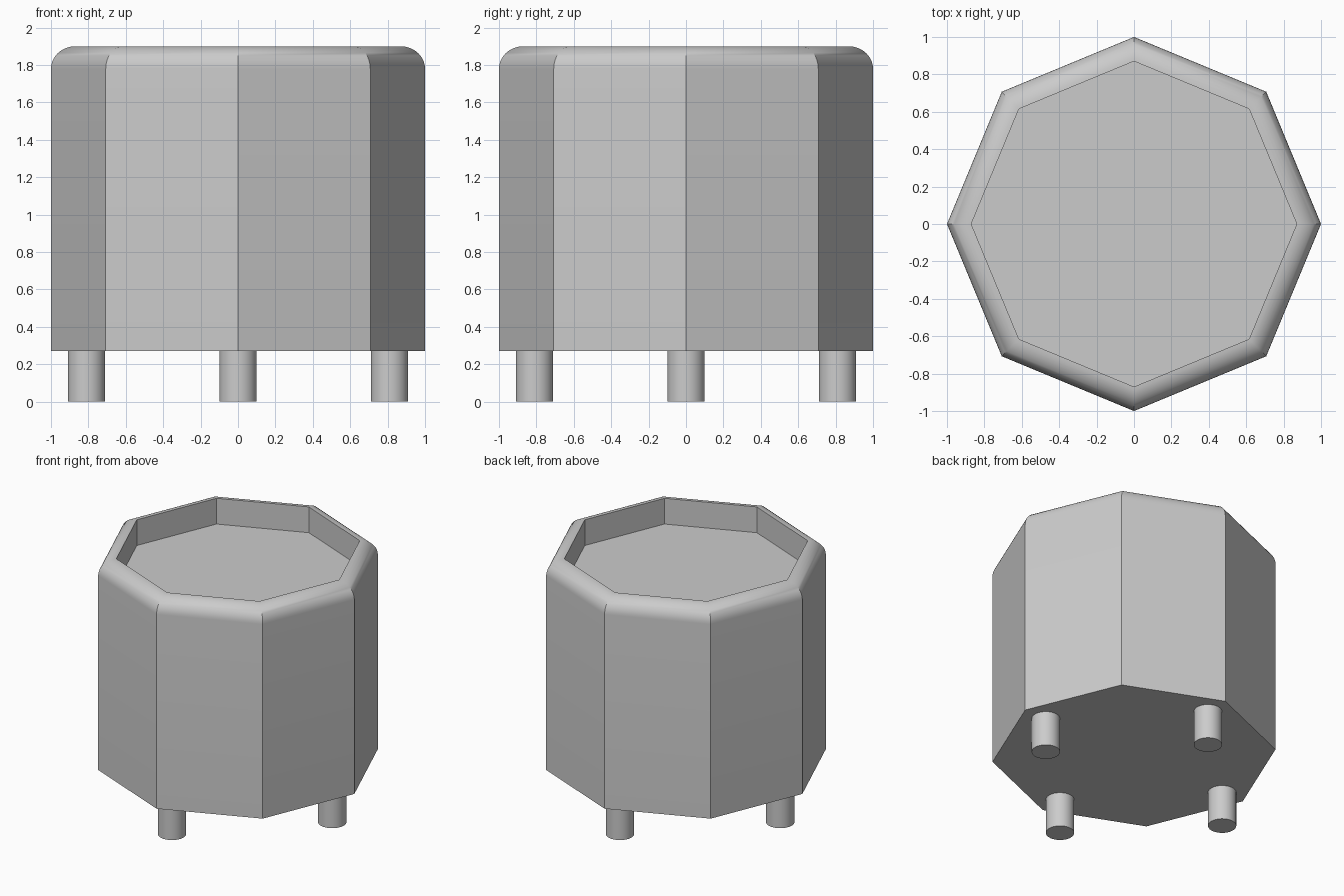
import bpy
import bmesh
from math import sin, cos, pi, radians

cube = bpy.data.objects.get("Cube")
if cube:
    bpy.data.objects.remove(cube, do_unlink=True)

grey = bpy.data.materials.new("plain grey")
grey.use_nodes = True
grey.diffuse_color = (0.6, 0.6, 0.6, 1)
grey.node_tree.nodes["Principled BSDF"].inputs["Base Color"].default_value = (0.6, 0.6, 0.6, 1)


def lathe(name, profile, sides, location=(0, 0, 0)):
    """Turn a (radius, height) profile into a closed solid with capped ends."""
    bm = bmesh.new()
    rings = [[bm.verts.new((r * cos(2 * pi * i / sides), r * sin(2 * pi * i / sides), z))
              for i in range(sides)] for r, z in profile]
    for low, high in zip(rings, rings[1:]):
        for i in range(sides):
            j = (i + 1) % sides
            bm.faces.new((low[i], low[j], high[j], high[i]))
    bm.faces.new(rings[0][::-1])
    bm.faces.new(rings[-1])
    mesh = bpy.data.meshes.new(name)
    bm.to_mesh(mesh)
    bm.free()
    mesh.materials.append(grey)
    obj = bpy.data.objects.new(name, mesh)
    obj.location = location
    bpy.context.collection.objects.link(obj)
    bpy.ops.object.select_all(action="DESELECT")
    obj.select_set(True)
    bpy.context.view_layer.objects.active = obj
    bpy.ops.object.shade_smooth_by_angle(angle=radians(30))
    return obj


# Octagonal body: straight walls, rounded rim, recessed top
BASE, TOP, FLOOR, ROUND = 0.27, 1.9, 1.7, 0.12
INSET = ROUND / cos(pi / 8)
STEPS = 10
rim = [(1 - INSET * (1 - cos(a)), TOP - ROUND * (1 - sin(a)))
       for a in (pi / 2 * k / STEPS for k in range(STEPS + 1))]
lathe("body", [(1, BASE)] + rim + [(1 - INSET, FLOOR)], 8)

# Four round legs under the body corners
for k, side in enumerate(("left", "back", "right", "front")):
    a = k * pi / 2
    lathe(side + "_leg", [(0.1, 0), (0.1, BASE)], 32, (0.81 * cos(a), 0.81 * sin(a), 0))
